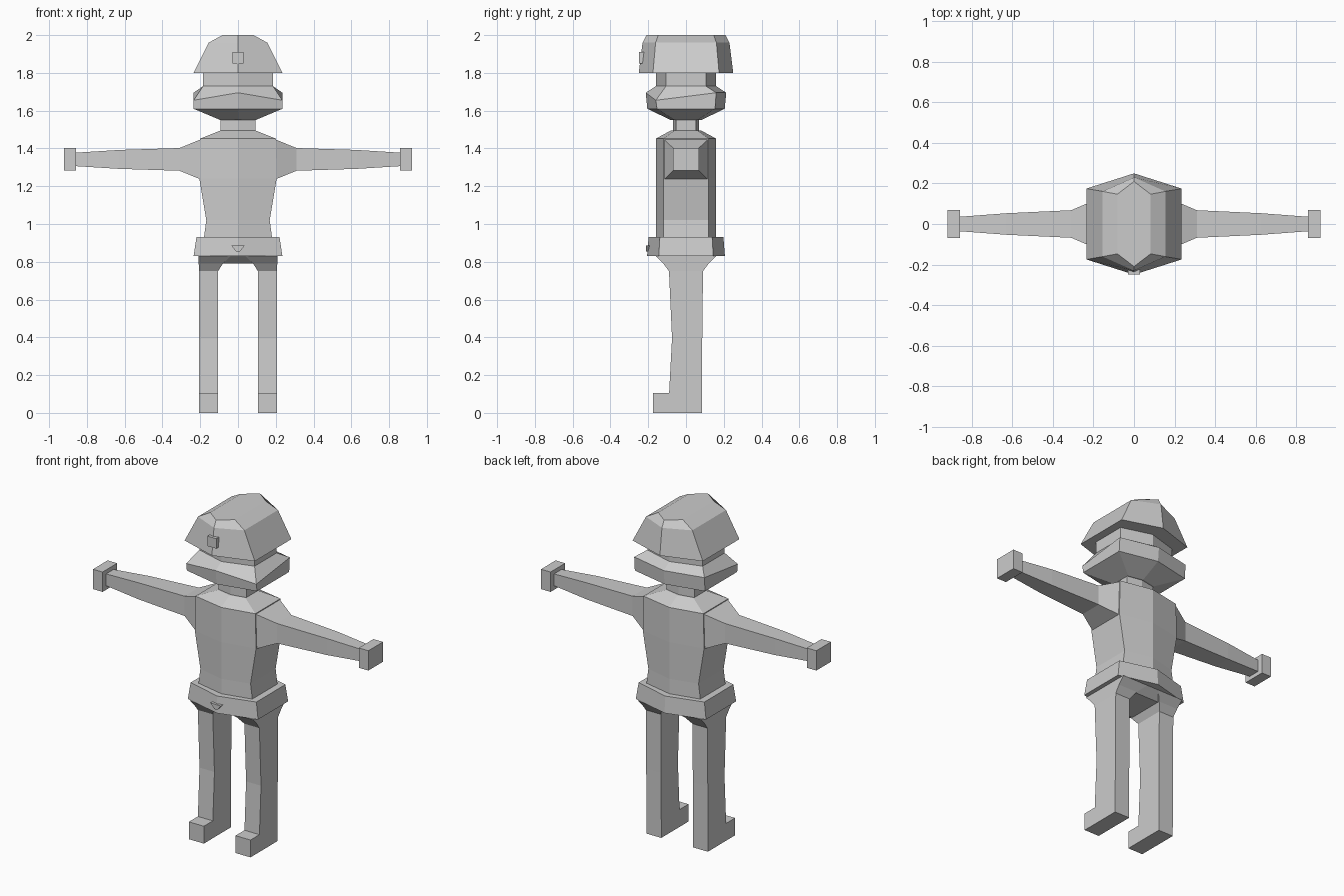
import bpy
import bmesh
from mathutils import Vector

default_cube = bpy.data.objects.get("Cube")
if default_cube:
    bpy.data.objects.remove(default_cube, do_unlink=True)

# Single matte colour
grey = bpy.data.materials.new("plain grey")
grey.use_nodes = True
grey.diffuse_color = (0.6, 0.6, 0.6, 1)
shader = grey.node_tree.nodes["Principled BSDF"]
shader.inputs["Base Color"].default_value = grey.diffuse_color


def loft(name, rings, mirrored=False):
    """Skin a closed solid through rings of equal point count."""
    bm = bmesh.new()
    loops = [[bm.verts.new(point) for point in ring] for ring in rings]
    for lower, upper in zip(loops, loops[1:]):
        for i in range(len(lower)):
            bm.faces.new((lower[i - 1], lower[i], upper[i], upper[i - 1]))
    bm.faces.new(loops[0])
    bm.faces.new(loops[-1])
    bmesh.ops.recalc_face_normals(bm, faces=bm.faces)
    mesh = bpy.data.meshes.new(name)
    bm.to_mesh(mesh)
    bm.free()
    mesh.materials.append(grey)
    part = bpy.data.objects.new(name, mesh)
    bpy.context.collection.objects.link(part)
    if mirrored:
        part.modifiers.new("Mirror", 'MIRROR')


def ridged(z, width, depth, side=0.75, sag=0):
    """Six-sided level ring with a ridge at front and back and flat sides."""
    corner = depth * side
    return [Vector(point) for point in (
        (0, -depth, z), (width, -corner, z - sag), (width, corner, z),
        (0, depth, z), (-width, corner, z), (-width, -corner, z - sag))]


def rectangle(centre, across, along):
    """Four-sided ring spanned by two half-size vectors."""
    centre, across, along = Vector(centre), Vector(across), Vector(along)
    return [centre - across - along, centre + across - along,
            centre + across + along, centre - across + along]


def level(z, width, depth, x=0, y=0):
    return rectangle((x, y, z), (width, 0, 0), (0, depth, 0))


def upright(x, depth, height, z):
    return rectangle((x, 0, z), (0, depth, 0), (0, 0, height))


def block(name, bottom, top, width, depth, x=0, y=0, mirrored=False):
    rings = [level(z, width, depth, x, y) for z in (bottom, top)]
    loft(name, rings, mirrored)


# Shared landmarks
waist, chin, brow, rim, crown = 0.93, 1.55, 1.73, 1.8, 2
arm_height = 1.342
leg_x = 0.156
face_width, face_depth = 0.185, 0.16
helmet_width, helmet_depth = 0.235, 0.25

# Helmet: flared shell with an arched crown, and a small badge
loft("helmet", [
    ridged(rim, helmet_width, helmet_depth, side=0.7),
    ridged(crown - 0.04, helmet_width * 0.66, helmet_depth * 0.92, side=0.7),
    ridged(crown, helmet_width * 0.35, helmet_depth * 0.84, side=0.7)])
block("helmet_badge", rim + 0.05, rim + 0.11, width=0.03, depth=0.02, y=-0.23)

# Head: recessed face above a wide jaw
loft("face", [ridged(z, face_width, face_depth, side=0.66) for z in (brow, rim)])
loft("jaw", [
    ridged(chin, face_width / 2, face_depth / 2),
    ridged(chin + 0.06, helmet_width, 0.205),
    ridged(brow - 0.035, helmet_width, 0.213, sag=0.04),
    ridged(brow, face_width, face_depth, side=0.66)])
loft("neck", [ridged(z, face_width / 2, 0.07) for z in (chin - 0.07, chin)])

# Torso: slim waist, broad chest, shoulders sloping in to the neck
chest_depth = 0.16
loft("torso", [
    ridged(waist, 0.18, chest_depth),
    ridged(waist + 0.09, 0.168, chest_depth),
    ridged(arm_height - 0.1, 0.205, chest_depth),
    ridged(arm_height + 0.11, 0.2, chest_depth),
    ridged(chin - 0.055, face_width / 2, chest_depth / 2)])

# Arms: deep at the shoulder, tapering to the wrist, ending in block hands
loft("arm", [
    upright(0.2, depth=0.115, height=0.105, z=arm_height),
    upright(0.31, depth=0.068, height=0.06, z=arm_height),
    upright(0.63, depth=0.053, height=0.05, z=arm_height),
    upright(0.87, depth=0.035, height=0.035, z=arm_height)], mirrored=True)
block("hand", arm_height - 0.06, arm_height + 0.06,
      width=0.032, depth=0.07, x=0.89, mirrored=True)

# Belt flaring downwards, with a tapered buckle plate
belt_bottom = waist - 0.1
loft("belt", [ridged(belt_bottom, helmet_width, 0.206, side=0.7),
              ridged(waist, 0.22, 0.198, side=0.7)])
loft("buckle", [level(belt_bottom + 0.025, 0.01, 0.01, y=-0.203),
                level(belt_bottom + 0.055, 0.035, 0.01, y=-0.203)])

# Hips: sloping crotch wedge between the leg tops
crotch = belt_bottom - 0.04
loft("crotch", [level(belt_bottom, 0.12, chest_depth),
                level(crotch, 0.08, 0.11)])

# Legs: wide at the hip, slightly slimmer at the knee, with block feet
leg_width = 0.05
loft("leg", [
    level(belt_bottom, 0.085, chest_depth, x=0.125),
    level(crotch, 0.064, 0.12, x=0.144),
    level(crotch - 0.04, leg_width, 0.09, x=leg_x),
    level(crotch / 2, leg_width, 0.08, x=leg_x, y=0.006),
    level(0, leg_width, 0.09, x=leg_x, y=-0.005)], mirrored=True)
block("foot", 0, 0.105, leg_width, depth=0.13, x=leg_x, y=-0.045, mirrored=True)
